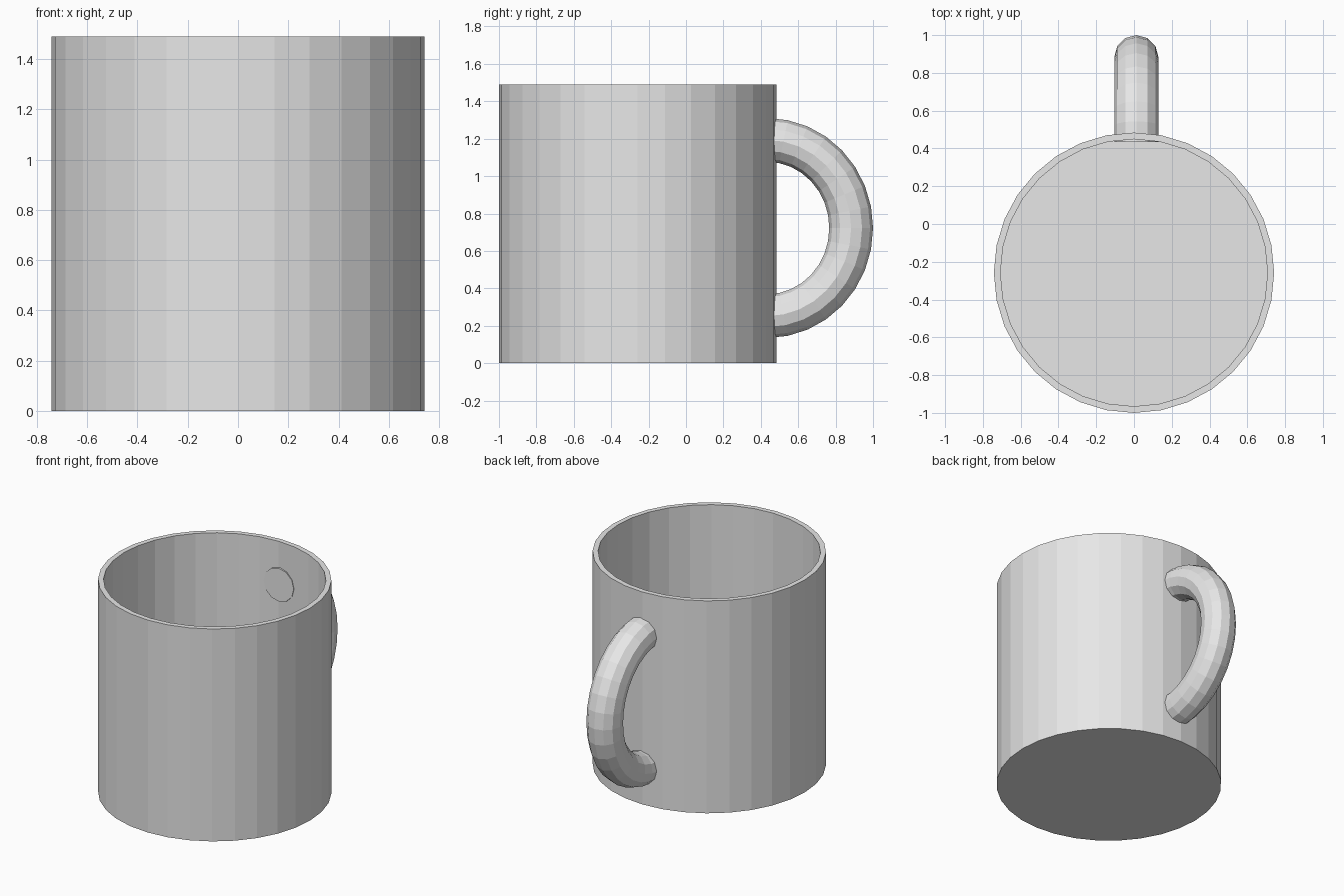
import bpy, bmesh, math

if "Cube" in bpy.data.objects:
    bpy.data.objects.remove(bpy.data.objects["Cube"])

grey = bpy.data.materials.new("light_grey")
grey.diffuse_color = (0.8, 0.8, 0.8, 1)
grey.use_nodes = True
grey.node_tree.nodes["Principled BSDF"].inputs["Base Color"].default_value = grey.diffuse_color


def make_object(name, bm):
    bmesh.ops.recalc_face_normals(bm, faces=bm.faces[:])
    mesh = bpy.data.meshes.new(name)
    bm.to_mesh(mesh)
    bm.free()
    mesh.materials.append(grey)
    obj = bpy.data.objects.new(name, mesh)
    bpy.context.collection.objects.link(obj)
    return obj


def loft(name, rings):
    """Join rings of points with quads and cap both ends."""
    bm = bmesh.new()
    loops = [[bm.verts.new(p) for p in ring] for ring in rings]
    n = len(loops[0])
    for a, b in zip(loops, loops[1:]):
        for i in range(n):
            j = (i + 1) % n
            bm.faces.new((a[i], a[j], b[j], b[i]))
    bm.faces.new(loops[0])
    bm.faces.new(loops[-1])
    return make_object(name, bm)


# Cup: straight outer wall, flat rim, inner wall and floor
SIDES, CUP_Y = 32, -0.258
OUTER, INNER, HEIGHT, FLOOR = 0.742, 0.707, 1.49, 0.035


def circle(radius, z):
    angles = [math.tau * i / SIDES for i in range(SIDES)]
    return [(radius * math.cos(a), CUP_Y + radius * math.sin(a), z) for a in angles]


loft("cup", [circle(OUTER, 0), circle(OUTER, HEIGHT),
             circle(INNER, HEIGHT), circle(INNER, FLOOR)])

# Handle: half ring of twelve-sided tube, its ends just inside the cup wall
STEPS, TUBE_SIDES, TUBE = 16, 12, 0.117
HX, HY, HZ = 0.0125, 0.433, 0.7225
REACH, RISE = 0.45, 0.471


def tube_ring(t):
    points = []
    for i in range(TUBE_SIDES):
        a = math.tau * i / TUBE_SIDES
        out = TUBE * math.sin(a)
        points.append((HX + TUBE * math.cos(a),
                       HY + (REACH + out) * math.cos(t),
                       HZ + (RISE + out) * math.sin(t)))
    return points


loft("handle", [tube_ring(-math.pi / 2 + math.pi * k / STEPS) for k in range(STEPS + 1)])
